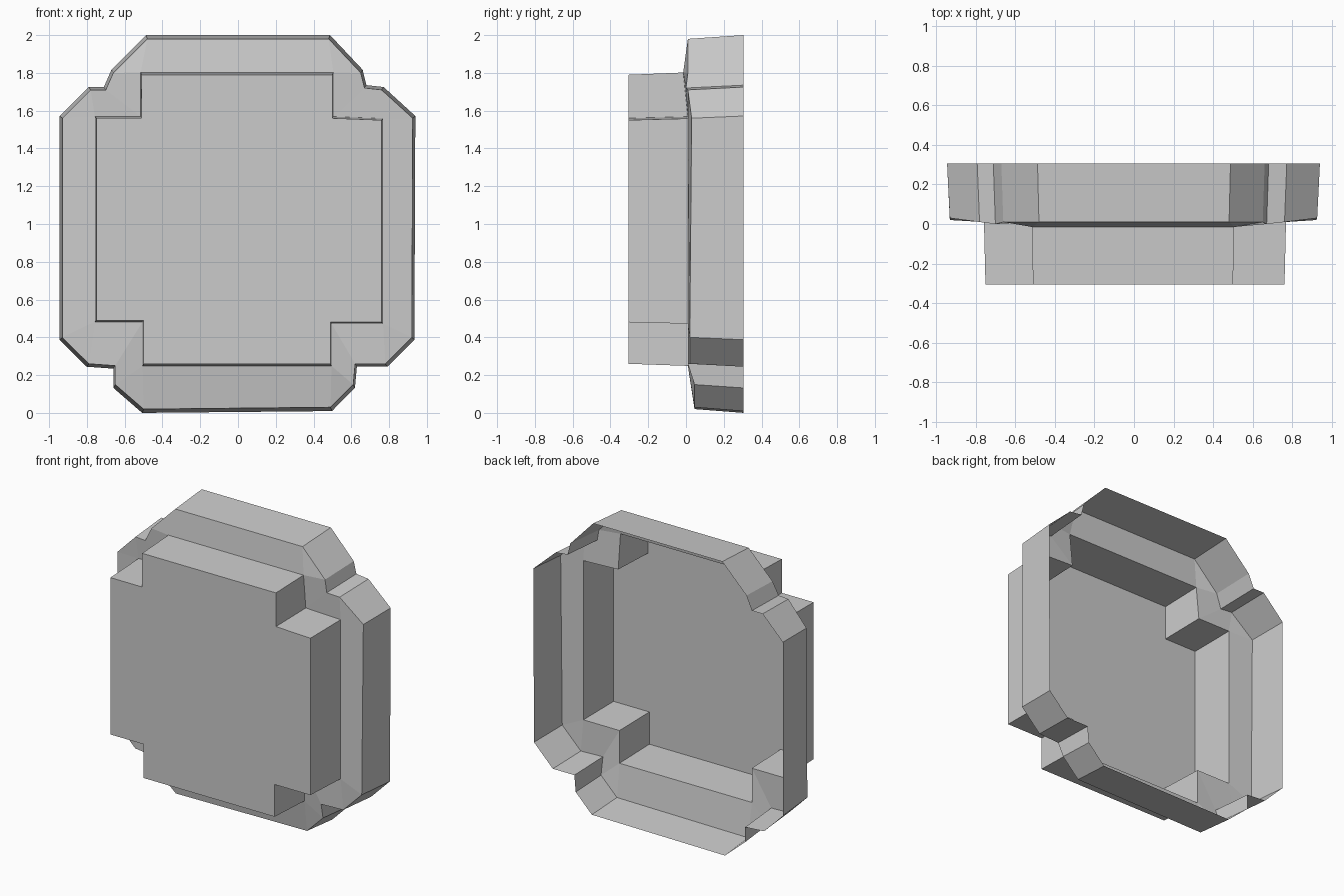
import bpy, bmesh

cube = bpy.data.objects.get("Cube")
if cube:
    bpy.data.objects.remove(cube, do_unlink=True)

grey = bpy.data.materials.new("plain grey")
grey.use_nodes = True
colour = (0.6, 0.6, 0.6, 1)
grey.diffuse_color = colour
grey.node_tree.nodes["Principled BSDF"].inputs["Base Color"].default_value = colour

FRONT, BACK = -0.305, 0.305

# Four notched corners, clockwise from the top right: cross points, then rim points (x, z, y)
corners = [
    ([(0.50, 1.79), (0.50, 1.56), (0.76, 1.55)],
     [(0.48, 1.98, 0.01), (0.65, 1.80, 0.01), (0.67, 1.72, 0), (0.76, 1.71, 0.01), (0.925, 1.56, 0.03)]),
    ([(0.76, 0.48), (0.49, 0.48), (0.49, 0.26)],
     [(0.92, 0.40, 0.02), (0.78, 0.26, 0.02), (0.62, 0.26, 0.01), (0.61, 0.15, 0.045), (0.49, 0.03, 0.045)]),
    ([(-0.50, 0.26), (-0.50, 0.49), (-0.75, 0.49)],
     [(-0.50, 0.02, 0.045), (-0.65, 0.15, 0.045), (-0.65, 0.25, 0.01), (-0.79, 0.26, 0.02), (-0.93, 0.40, 0.02)]),
    ([(-0.75, 1.56), (-0.51, 1.56), (-0.51, 1.79)],
     [(-0.93, 1.56, 0.03), (-0.78, 1.71, 0.01), (-0.70, 1.71, 0), (-0.66, 1.80, 0.01), (-0.48, 1.98, 0.01)]),
]
bm = bmesh.new()
panel, root, rim, back = [], [], [], []
for cross, edge in corners:
    for x, z in cross:
        panel.append(bm.verts.new((x, FRONT, z)))
        # The cross flares slightly towards the rim
        root.append(bm.verts.new((x * 1.01, 0.01 if z < 1.7 else -0.015, 1 + (z - 1) * 1.015)))
    for x, z, y in edge:
        rim.append(bm.verts.new((x, y, z)))
        back.append(bm.verts.new((x * 1.015, BACK, min(2, max(0, 1 + (z - 1) * 1.021)))))


def wall(a, b):
    """Join two loops of equal length."""
    for i in range(len(a)):
        bm.faces.new((a[i - 1], a[i], b[i], b[i - 1]))


# Cross-shaped panel with its wall, and the outer wall, open at the back
bm.faces.new(panel[::-1])
wall(panel, root)
wall(rim, back)

# Flange between the cross and the rim
for k in range(4):
    a, n, b = root[3 * k:3 * k + 3]
    o = rim[5 * k:5 * k + 5]
    following = root[(3 * k + 3) % 12], rim[(5 * k + 5) % 20]
    for face in ((a, o[0], o[1]), (a, o[1], o[2], n), (n, o[2], o[3], b),
                 (b, o[3], o[4]), (b, o[4], following[1], following[0])):
        bm.faces.new(face)

bmesh.ops.recalc_face_normals(bm, faces=bm.faces[:])
bm.faces.ensure_lookup_table()
if bm.faces[0].normal.y > 0:
    bmesh.ops.reverse_faces(bm, faces=bm.faces[:])

mesh = bpy.data.meshes.new("stepped_shell")
bm.to_mesh(mesh)
bm.free()
mesh.materials.append(grey)
shell = bpy.data.objects.new("stepped_shell", mesh)
bpy.context.collection.objects.link(shell)
